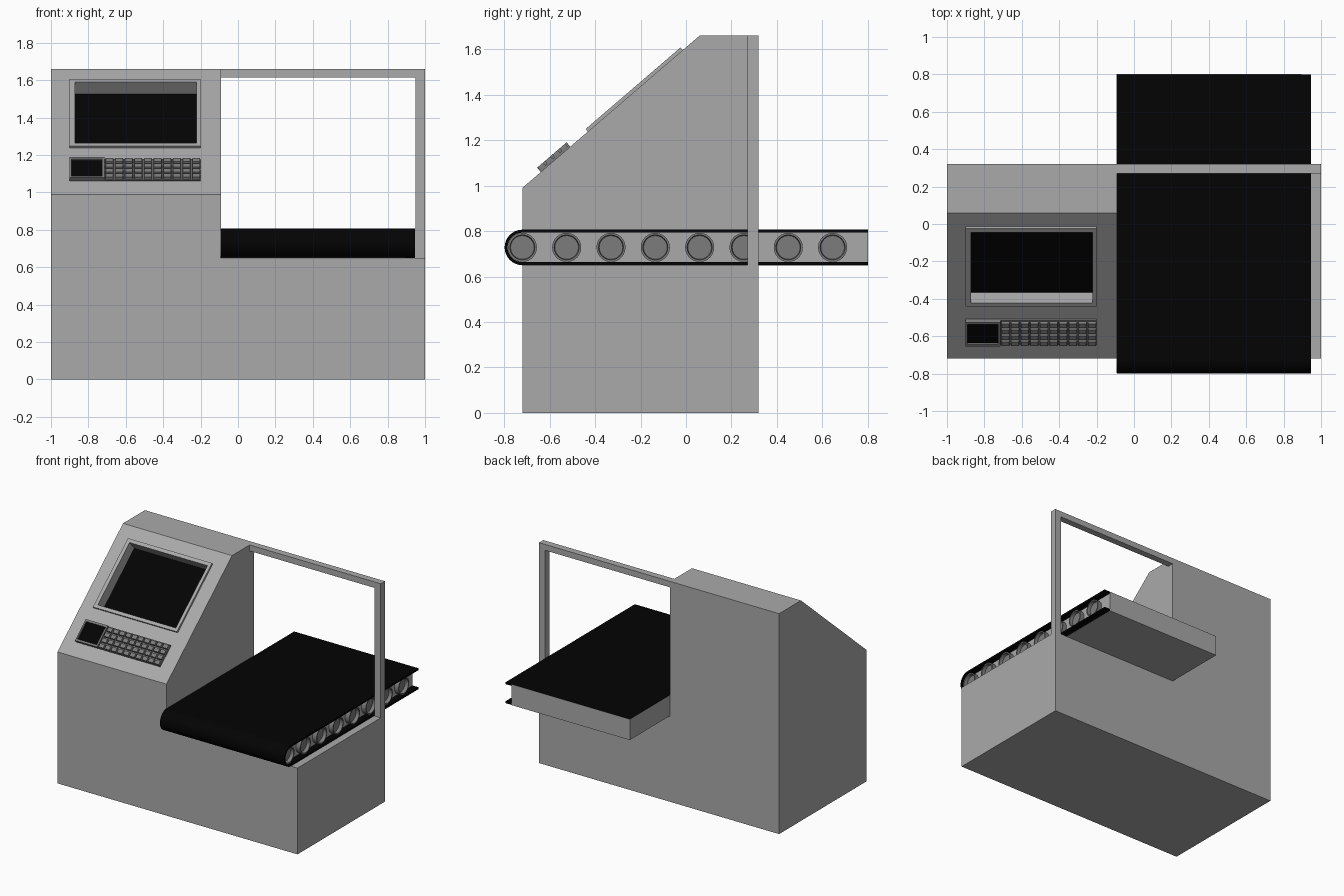
import bpy, bmesh, math
from mathutils import Matrix

if "Cube" in bpy.data.objects:
    bpy.data.objects.remove(bpy.data.objects["Cube"])


def material(name, v):
    m = bpy.data.materials.new(name)
    m.diffuse_color = (v, v, v, 1)
    m.use_nodes = True
    m.node_tree.nodes["Principled BSDF"].inputs["Base Color"].default_value = m.diffuse_color
    return m


BLACK = material("black_rubber", 0.001)
DARK = material("dark_grey", 0.2)
GREY = material("body_grey", 0.4)


def loft(name, rings, mat=GREY, start=True, end=True, matrix=None):
    """Bridge successive closed rings of points, optionally capping the ends."""
    bm = bmesh.new()
    vr = [[bm.verts.new(p) for p in r] for r in rings]
    n = len(vr[0])
    for a, b in zip(vr, vr[1:]):
        for i in range(n):
            j = (i + 1) % n
            bm.faces.new((a[i], a[j], b[j], b[i]))
    if start:
        bm.faces.new(vr[0][::-1])
    if end:
        bm.faces.new(vr[-1])
    if matrix:
        bm.transform(matrix)
    bmesh.ops.recalc_face_normals(bm, faces=bm.faces)
    me = bpy.data.meshes.new(name)
    bm.to_mesh(me)
    bm.free()
    ob = bpy.data.objects.new(name, me)
    bpy.context.collection.objects.link(ob)
    me.materials.append(mat)
    return ob


def rect(u0, u1, v0, v1, w):
    return [(u0, v0, w), (u1, v0, w), (u1, v1, w), (u0, v1, w)]


def prism_x(name, yz, x0, x1, mat=GREY):
    return loft(name, [[(x, y, z) for y, z in yz] for x in (x0, x1)], mat)


def smooth(ob):
    bpy.ops.object.select_all(action='DESELECT')
    ob.select_set(True)
    bpy.context.view_layer.objects.active = ob
    bpy.ops.object.shade_smooth_by_angle(angle=math.radians(35))


# Lower cabinet and sloped console
XC = -0.092
loft("base_cabinet", [rect(XC, 1, -0.72, 0.32, z) for z in (0, 0.65)])
console = prism_x("console", [(-0.72, 0), (-0.72, 0.99), (0.06, 1.66), (0.32, 1.66), (0.32, 0)], -1, XC)

# Gantry frame over the belt
gantry = [(XC, 1.66), (1, 1.66), (1, 0.65), (0.95, 0.65), (0.95, 1.615), (XC, 1.615)]
loft("gantry_frame", [[(x, y, z) for x, z in gantry] for y in (0.27, 0.32)])

# Local frame of the sloped panel: u = x, v = up the slope, w = outward
SLOPE = Matrix.Translation((0, -0.72, 0.99)) @ Matrix.Rotation(math.atan2(0.67, 0.78), 4, 'X')

# Recess for the monitor
cutter = loft("screen_cutter", [rect(-0.88, -0.215, 0.395, 0.913, w) for w in (-0.08, 0.1)], matrix=SLOPE)
mod = console.modifiers.new("recess", 'BOOLEAN')
mod.operation = 'DIFFERENCE'
mod.solver = 'EXACT'
mod.object = cutter
bpy.context.view_layer.objects.active = console
bpy.ops.object.modifier_apply(modifier="recess")
bpy.data.objects.remove(cutter)


# Monitor and touchpad: raised bezel with a sunken black panel
def bezel(name, outer, inner, top, floor, screen, mat):
    loft(name, [rect(*outer, 0), rect(*outer, top), rect(*inner, top), rect(*inner, floor)],
         mat, start=False, end=False, matrix=SLOPE)
    loft(screen, [rect(*inner, floor)], BLACK, start=False, matrix=SLOPE)


bezel("monitor_bezel", (-0.9, -0.2, 0.38, 0.93), (-0.872, -0.223, 0.405, 0.903), 0.015, -0.07,
      "monitor_screen", GREY)
bezel("touchpad_bezel", (-0.9, -0.715, 0.107, 0.278), (-0.89, -0.727, 0.122, 0.262), 0.025, 0.012,
      "touchpad", DARK)

# Keyboard
loft("keyboard_base", [rect(-0.715, -0.2, 0.107, 0.278, w) for w in (0, 0.01)], DARK, matrix=SLOPE)
du, dv, g = 0.515 / 10, 0.171 / 4, 0.005
for r in range(4):
    for c in range(10):
        u, v = -0.715 + c * du, 0.107 + r * dv
        loft(f"key_{r}_{c}", [rect(u + g, u + du - 0.001, v + 0.001, v + dv - g * 1.5, 0.009),
                              rect(u + g + 0.003, u + du - 0.004, v + 0.004, v + dv - g * 1.5 - 0.003, 0.025)],
             DARK, start=False, matrix=SLOPE)

# Conveyor belt: a strip wrapped round the front end
ZC, R, T = 0.728, 0.078, 0.013


def wrap(r, back=0.8, n=16):
    arc = [(-0.72 - r * math.sin(math.pi * i / n), ZC + r * math.cos(math.pi * i / n)) for i in range(n + 1)]
    return [(back, ZC + r)] + arc + [(back, ZC - r)]


smooth(prism_x("conveyor_belt", wrap(R) + wrap(R - T)[::-1], XC, 0.945, BLACK))

# Conveyor bed, recessed on the open side; it covers the belt's cut end and underside
bed = wrap(R - 0.001, 0.801)[:-2] + [(-0.72, ZC - R - 0.001), (0.801, ZC - R - 0.001)]
prism_x("conveyor_bed", bed, XC - 0.0005, 0.895)

# Dished roller ends along the open side
for k in range(8):
    yc = -0.72 + 0.195 * k
    rings = [[(x, yc + r * math.cos(t * math.tau / 24), ZC + r * math.sin(t * math.tau / 24)) for t in range(24)]
             for r, x in ((0.064, 0.89), (0.064, 0.93), (0.055, 0.93), (0.052, 0.905))]
    smooth(loft(f"roller_{k + 1}", rings, DARK, start=False))
